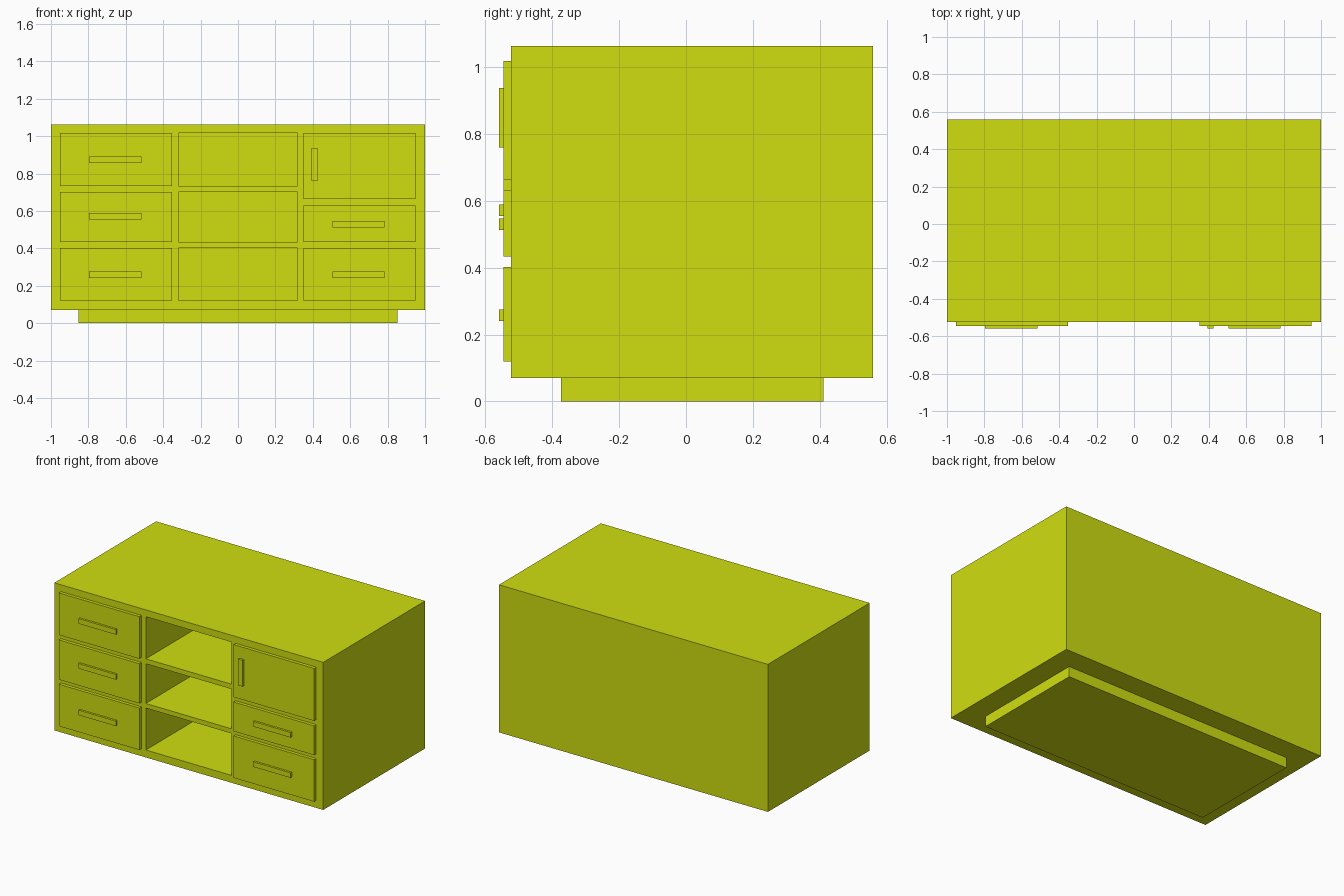
import bpy
import bmesh
from mathutils import Matrix, Vector

if "Cube" in bpy.data.objects:
    bpy.data.objects.remove(bpy.data.objects["Cube"])

paint = bpy.data.materials.new("yellow_green_paint")
paint.diffuse_color = (0.63, 0.73, 0.005, 1)
paint.use_nodes = True
paint.node_tree.nodes["Principled BSDF"].inputs["Base Color"].default_value = paint.diffuse_color


def box(name, x, y, z):
    """Axis-aligned box from (min, max) pairs."""
    lo, hi = Vector((x[0], y[0], z[0])), Vector((x[1], y[1], z[1]))
    bm = bmesh.new()
    bmesh.ops.create_cube(bm, size=1, matrix=Matrix.Translation((lo + hi) / 2)
                          @ Matrix.Diagonal((*(hi - lo), 1)))
    mesh = bpy.data.meshes.new(name)
    bm.to_mesh(mesh)
    bm.free()
    obj = bpy.data.objects.new(name, mesh)
    mesh.materials.append(paint)
    bpy.context.collection.objects.link(obj)
    return obj


FRONT, BACK = -0.523, 0.558      # cabinet depth
FACE, PULL = -0.545, -0.559      # drawer face and handle fronts
TOP_ROW, MID_ROW, LOW_ROW = (0.733, 1.016), (0.433, 0.70), (0.12, 0.402)

# Cabinet body with three open niches in the middle
cabinet = box("cabinet", (-1, 1), (FRONT, BACK), (0.07, 1.062))
for i, row in enumerate((TOP_ROW, MID_ROW, LOW_ROW)):
    cutter = box(f"niche_cutter_{i + 1}", (-0.319, 0.319), (FRONT - 0.1, 0.52), row)
    cutter.hide_render = True
    cutter.hide_set(True)
    cut = cabinet.modifiers.new(f"niche_{i + 1}", 'BOOLEAN')
    cut.operation = 'DIFFERENCE'
    cut.solver = 'EXACT'
    cut.object = cutter

# Apply the cuts and drop the cutters
bpy.context.view_layer.update()
depsgraph = bpy.context.evaluated_depsgraph_get()
carved = bpy.data.meshes.new_from_object(cabinet.evaluated_get(depsgraph))
cutters = [m.object for m in cabinet.modifiers]
cabinet.modifiers.clear()
cabinet.data = carved
for cutter in cutters:
    bpy.data.objects.remove(cutter)

# Recessed plinth
box("plinth", (-0.853, 0.853), (-0.374, 0.41), (0, 0.07))


def front_panel(name, x, z, handle_x, handle_z):
    """Overlay front with its bar handle."""
    box(name + "_front", x, (FACE, FRONT), z)
    box(name + "_handle", handle_x, (PULL, FACE), handle_z)


# Left drawers
LEFT, RIGHT = (-0.951, -0.352), (0.349, 0.948)
for name, row, hz in (("top", TOP_ROW, 0.873), ("middle", MID_ROW, 0.571), ("bottom", LOW_ROW, 0.258)):
    front_panel(f"left_{name}_drawer", LEFT, row, (-0.796, -0.517), (hz - 0.017, hz + 0.017))

# Right door and drawers
front_panel("right_door", RIGHT, (0.663, 1.016), (0.392, 0.425), (0.759, 0.936))
for name, row, hz in (("middle", (0.433, 0.63), 0.529), ("bottom", LOW_ROW, 0.258)):
    front_panel(f"right_{name}_drawer", RIGHT, row, (0.504, 0.783), (hz - 0.017, hz + 0.017))
